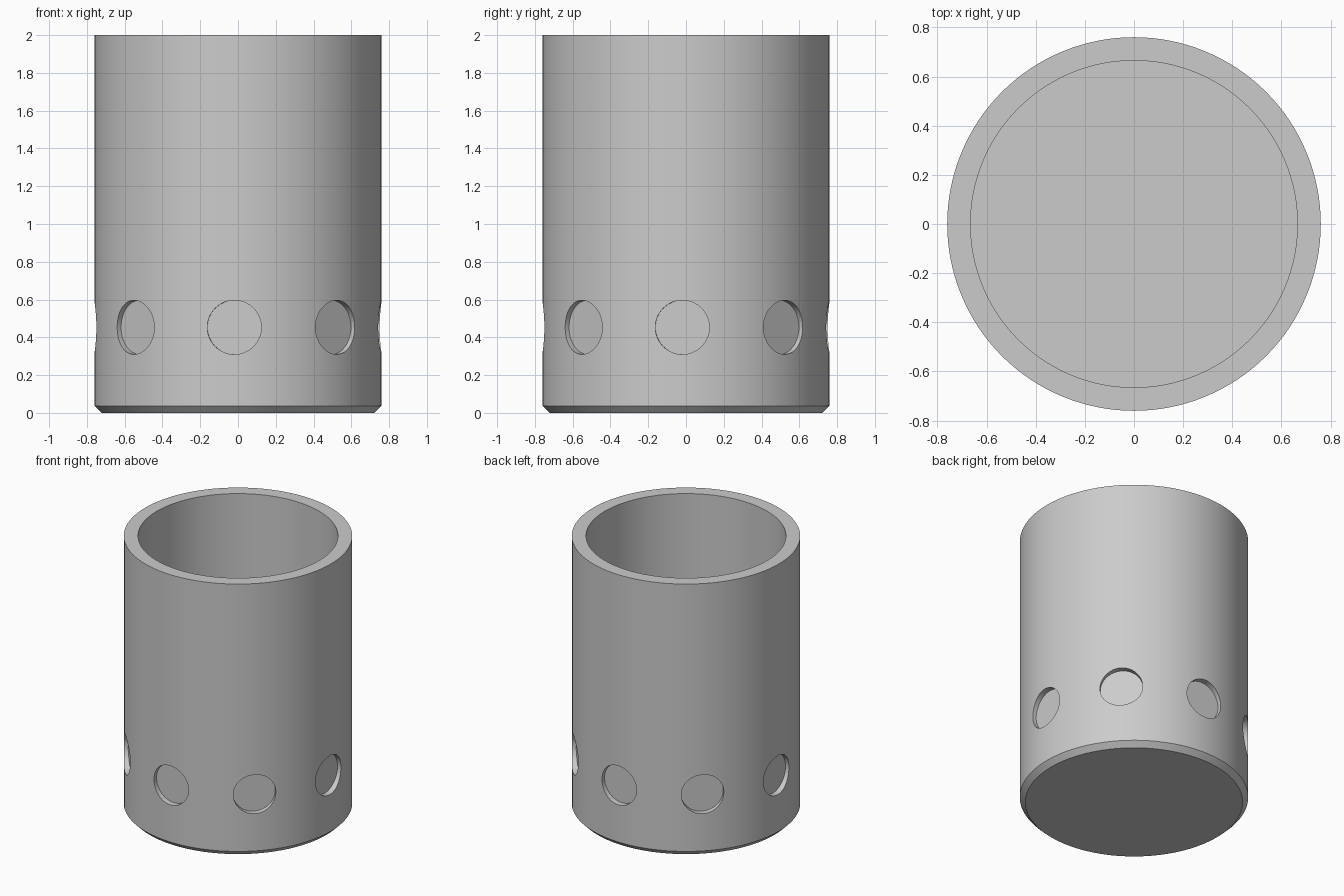
import bpy, bmesh, math
from mathutils import Matrix

default = bpy.data.objects.get("Cube")
if default:
    bpy.data.objects.remove(default, do_unlink=True)

OUTER, INNER, HEIGHT = 0.76, 0.665, 2.0
CHAMFER, FLOOR = 0.037, 0.1
POCKET_R, POCKET_Z, POCKET_FLOOR = 0.143, 0.453, 0.718
POCKETS, TURN = 8, math.radians(-1.5)

grey = bpy.data.materials.new("plain grey")
grey.use_nodes = True
colour = (0.6, 0.6, 0.6, 1)
grey.diffuse_color = colour
grey.node_tree.nodes["Principled BSDF"].inputs["Base Color"].default_value = colour


def make_object(name, bm):
    bmesh.ops.recalc_face_normals(bm, faces=bm.faces)
    mesh = bpy.data.meshes.new(name)
    bm.to_mesh(mesh)
    bm.free()
    mesh.materials.append(grey)
    obj = bpy.data.objects.new(name, mesh)
    bpy.context.collection.objects.link(obj)
    return obj


# Cup: wall profile turned around z
profile = [(0, 0), (OUTER - CHAMFER, 0), (OUTER, CHAMFER), (OUTER, 0.25),
           (OUTER, 0.65), (OUTER, HEIGHT), (INNER, HEIGHT), (INNER, FLOOR), (0, FLOOR)]
bm = bmesh.new()
verts = [bm.verts.new((r, 0, z)) for r, z in profile]
edges = [bm.edges.new(pair) for pair in zip(verts, verts[1:])]
bmesh.ops.spin(bm, geom=verts + edges, cent=(0, 0, 0), axis=(0, 0, 1),
               angle=math.tau, steps=128, use_duplicate=False)
bmesh.ops.remove_doubles(bm, verts=bm.verts, dist=0.0001)
cup = make_object("cup", bm)

# Ring of flat-bottomed round pockets
bm = bmesh.new()
depth = 0.2
for i in range(POCKETS):
    place = (Matrix.Rotation(TURN + i * math.tau / POCKETS, 4, "Z")
             @ Matrix.Translation((POCKET_FLOOR + depth / 2, 0, POCKET_Z))
             @ Matrix.Rotation(math.pi / 2, 4, "Y"))
    bmesh.ops.create_cone(bm, cap_ends=True, segments=64, radius1=POCKET_R,
                          radius2=POCKET_R, depth=depth, matrix=place)
cutter = make_object("pocket_cutter", bm)
cutter.hide_render = True

# Cut the pockets, then smooth the round walls
cut = cup.modifiers.new("pockets", "BOOLEAN")
cut.operation = "DIFFERENCE"
cut.solver = "EXACT"
cut.object = cutter
bpy.ops.object.select_all(action="DESELECT")
bpy.context.view_layer.objects.active = cup
cup.select_set(True)
bpy.ops.object.modifier_apply(modifier=cut.name)
bpy.data.objects.remove(cutter, do_unlink=True)
bpy.ops.object.shade_smooth_by_angle(angle=math.radians(30))
